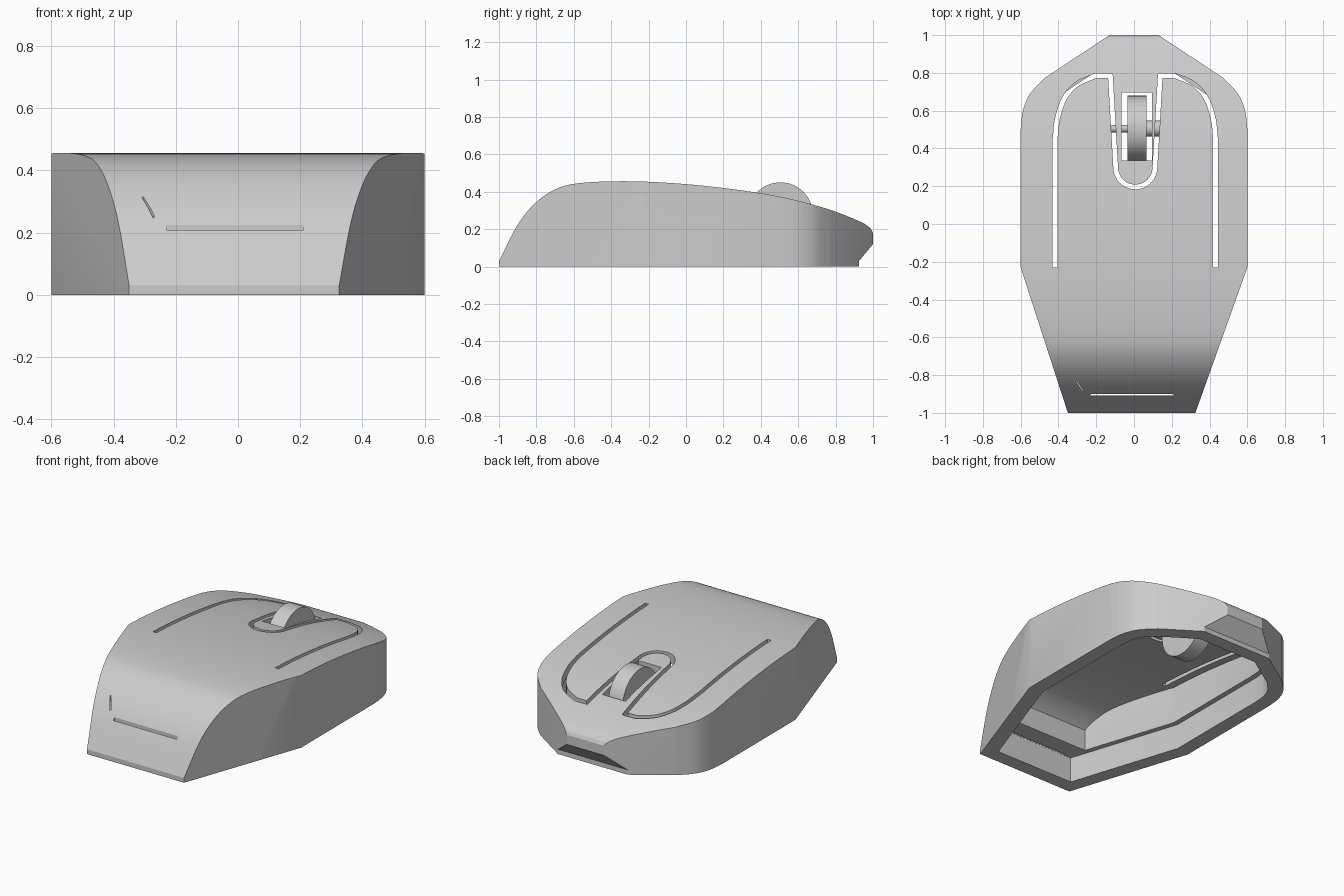
import bpy, bmesh, math
from mathutils import Vector

cube = bpy.data.objects.get("Cube")
if cube:
    bpy.data.objects.remove(cube, do_unlink=True)

grey = bpy.data.materials.new("plain_grey")
grey.use_nodes = True
grey.diffuse_color = (0.6, 0.6, 0.6, 1)
grey.node_tree.nodes["Principled BSDF"].inputs["Base Color"].default_value = (0.6, 0.6, 0.6, 1)


def curve(pts, steps=6):
    """Smooth path through the given points."""
    p = [Vector(q) for q in pts]
    p = [2 * p[0] - p[1]] + p + [2 * p[-1] - p[-2]]
    out = []
    for a, b, c, d in zip(p, p[1:], p[2:], p[3:]):
        for i in range(steps):
            t = i / steps
            out.append(0.5 * (2 * b + (c - a) * t + (2 * a - 5 * b + 4 * c - d) * t * t
                              + (3 * b - a - 3 * c + d) * t ** 3))
    return out + [p[-2]]


def offset(pts, dist, closed=True):
    """Mitred offset to the left of the path direction."""
    n, out = len(pts), []
    for i, p in enumerate(pts):
        before = pts[i - 1] if closed or i else None
        after = pts[(i + 1) % n] if closed or i < n - 1 else None
        d1 = (p - before).normalized() if before is not None else (after - p).normalized()
        d2 = (after - p).normalized() if after is not None else d1
        n1, n2 = Vector((-d1.y, d1.x)), Vector((-d2.y, d2.x))
        out.append(p + (n1 + n2) * dist / (1 + n1.dot(n2)))
    return out


def prism(name, pts, axis, lo, hi):
    """Extrude a 2D outline along z (plan) or x (side profile)."""
    bm = bmesh.new()
    place = (lambda p: (p[0], p[1], lo)) if axis == "z" else (lambda p: (lo, p[0], p[1]))
    face = bm.faces.new([bm.verts.new(place(p)) for p in pts])
    new = bmesh.ops.extrude_face_region(bm, geom=[face])["geom"]
    move = Vector((0, 0, hi - lo)) if axis == "z" else Vector((hi - lo, 0, 0))
    bmesh.ops.translate(bm, vec=move, verts=[v for v in new if isinstance(v, bmesh.types.BMVert)])
    bmesh.ops.recalc_face_normals(bm, faces=bm.faces)
    mesh = bpy.data.meshes.new(name)
    bm.to_mesh(mesh)
    bm.free()
    mesh.materials.append(grey)
    obj = bpy.data.objects.new(name, mesh)
    bpy.context.collection.objects.link(obj)
    return obj


def select(obj):
    bpy.ops.object.select_all(action="DESELECT")
    obj.select_set(True)
    bpy.context.view_layer.objects.active = obj


def combine(obj, tool, operation):
    """Apply a boolean and discard the tool."""
    tool.hide_render = True
    mod = obj.modifiers.new("cut", "BOOLEAN")
    mod.operation, mod.object, mod.solver = operation, tool, "EXACT"
    select(obj)
    bpy.ops.object.modifier_apply(modifier=mod.name)
    bpy.data.objects.remove(tool, do_unlink=True)


def box(name, x0, x1, y0, y1, z0, z1):
    return prism(name, [(x0, y0), (x1, y0), (x1, y1), (x0, y1)], "z", z0, z1)


# Plan outline, counter-clockwise, with rounded shoulders
shoulder = curve([(0.6, 0.5), (0.588, 0.6), (0.55, 0.69), (0.47, 0.775)])
plan = [Vector((-0.35, -1)), Vector((0.325, -1)), Vector((0.6, -0.23))] + shoulder
plan += [Vector((0.13, 1)), Vector((-0.13, 1))]
plan += [Vector((-p.x, p.y)) for p in reversed(shoulder)] + [Vector((-0.6, -0.23))]

# Side profile: humped back and undercut nose
top = curve([(-1, 0.03), (-0.905, 0.215), (-0.82, 0.325), (-0.72, 0.402), (-0.6, 0.442),
             (-0.37, 0.456), (-0.1, 0.448), (0.2, 0.42), (0.5, 0.374), (0.75, 0.31),
             (0.92, 0.245), (0.98, 0.21), (1, 0.18)])
side = [Vector((-1, 0))] + top + [Vector((1, 0.12)), Vector((0.925, 0.03)), Vector((0.925, 0))]

# Outer shell
shell = prism("shell", plan, "z", 0, 0.6)
combine(shell, prism("side_limit", side, "x", -1, 1), "INTERSECT")

# Hollow inside: wide lower cavity, then a narrower one up to the roof
lower = prism("lower_cavity", offset(plan, 0.09), "z", -0.1, 0.16)
combine(lower, box("lower_limit", -1, 1, -0.915, 0.84, -0.2, 0.3), "INTERSECT")
combine(shell, lower, "DIFFERENCE")

upper = prism("upper_cavity", offset(plan, 0.122), "z", -0.1, 0.6)
roof = [p - Vector((0, 0.06)) for p in top if -0.8 < p.x < 0.84]
roof = [Vector((roof[0].x, -0.2))] + roof + [Vector((0.84, roof[-1].y - 0.01)), Vector((0.84, -0.2))]
combine(upper, prism("roof_limit", roof, "x", -1, 1), "INTERSECT")
combine(shell, upper, "DIFFERENCE")

# Continuous slot that separates the two buttons
mid = 0.007
outer = [Vector((0.425, -0.23))] + curve([(0.425, 0.45), (0.412, 0.56), (0.375, 0.665),
                                          (0.31, 0.74), (0.21, 0.785)])
bend = [Vector((0.104 * math.cos(a), 0.3 + 0.104 * math.sin(a)))
        for a in [-math.pi / 2 * i / 10 for i in range(11)]]
half = outer + [Vector((0.132, 0.785))] + bend
path = half + [Vector((-p.x, p.y)) for p in reversed(half[:-1])]
path = [p + Vector((mid, 0)) for p in path]
ribbon = offset(path, 0.0125, False) + offset(path, -0.0125, False)[::-1]
combine(shell, prism("button_slot", ribbon, "z", 0.2, 0.6), "DIFFERENCE")

# Wheel window and the fine slits in the tail
combine(shell, box("wheel_window", -0.065, 0.095, 0.335, 0.695, 0.2, 0.6), "DIFFERENCE")
combine(shell, box("tail_slit", -0.23, 0.21, -0.909, -0.899, 0.1, 0.5), "DIFFERENCE")
mark = [(-0.31, -0.83), (-0.272, -0.885), (-0.268, -0.88), (-0.304, -0.83)]
combine(shell, prism("tail_mark", mark, "z", 0.2, 0.5), "DIFFERENCE")


def disc(name, x0, x1, radius, sides=64):
    ring = [(0.505 + radius * math.cos(math.tau * i / sides),
             0.276 + radius * math.sin(math.tau * i / sides)) for i in range(sides)]
    return prism(name, ring, "x", x0, x1)


# Scroll wheel on its axle
parts = [shell,
         disc("scroll_wheel", -0.035, 0.065, 0.174),
         disc("axle_thin_end", -0.12, -0.03, 0.02, 32),
         disc("axle_thick_end", 0.06, 0.138, 0.042, 32)]

for part in parts:
    select(part)
    bpy.ops.object.shade_smooth_by_angle(angle=math.radians(25))
